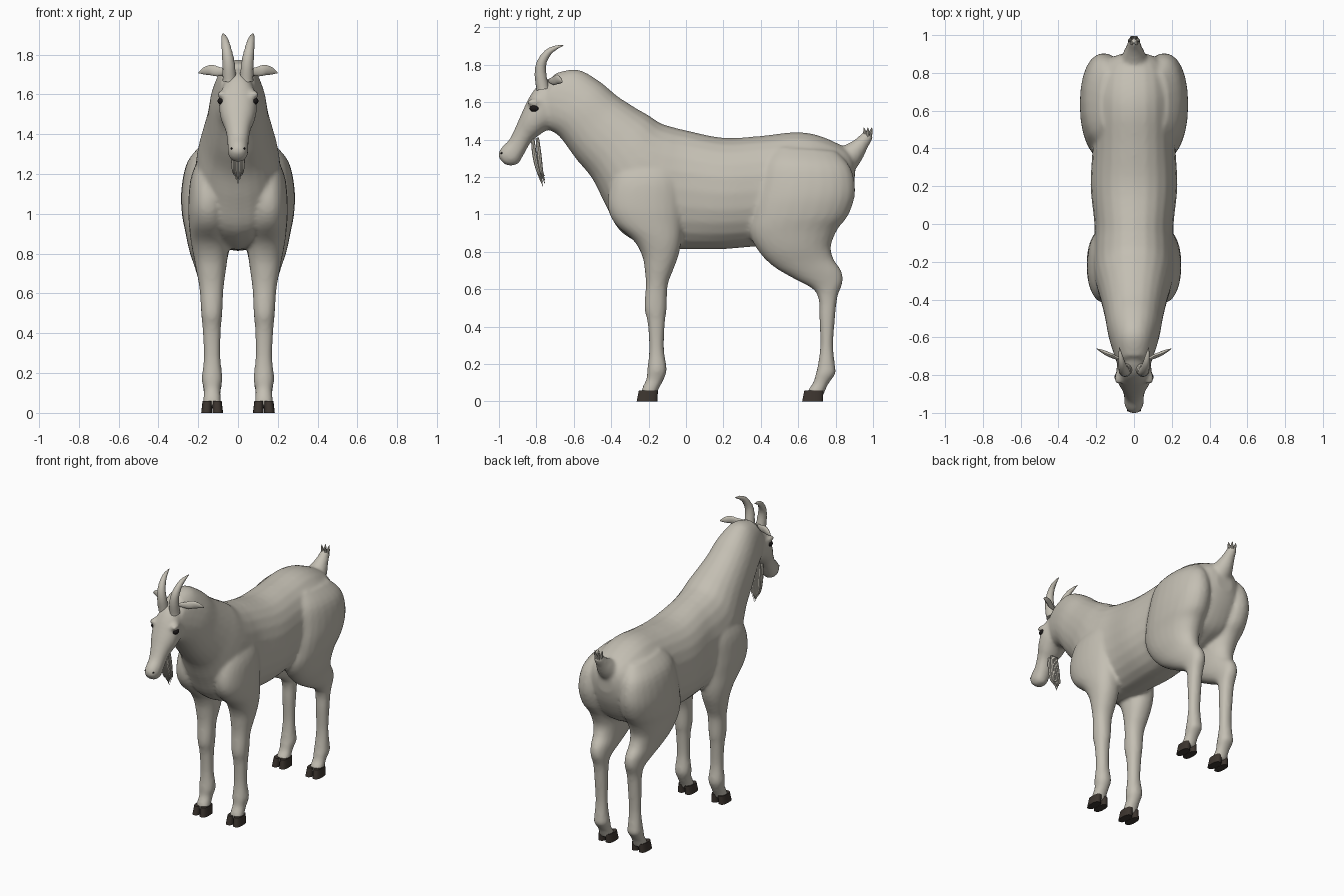
import bpy
import bmesh
import math
from mathutils import Matrix, Vector

default_cube = bpy.data.objects.get("Cube")
if default_cube:
    bpy.data.objects.remove(default_cube, do_unlink=True)


def make_material(name, red, green, blue):
    mat = bpy.data.materials.new(name)
    mat.use_nodes = True
    mat.diffuse_color = (red, green, blue, 1)
    shader = next(n for n in mat.node_tree.nodes if n.type == "BSDF_PRINCIPLED")
    shader.inputs["Base Color"].default_value = (red, green, blue, 1)
    shader.inputs["Roughness"].default_value = 0.8
    return mat


coat = make_material("pale coat", 0.55, 0.52, 0.45)
hoof_brown = make_material("dark hoof", 0.045, 0.035, 0.028)
eye_black = make_material("eye black", 0.012, 0.01, 0.01)


def refine(stations, steps):
    """Catmull-Rom interpolation of any tuple of numbers."""
    pts = [Vector(s) for s in stations]
    if steps == 1:
        return pts
    out = []
    last = len(pts) - 1
    for i in range(last):
        p0, p1 = pts[max(i - 1, 0)], pts[i]
        p2, p3 = pts[i + 1], pts[min(i + 2, last)]
        for k in range(steps):
            t = k / steps
            m1, m2 = (p2 - p0) / 2, (p3 - p1) / 2
            bend = (p2 - p1) * 3 - m1 * 2 - m2
            twist = (p1 - p2) * 2 + m1 + m2
            out.append(p1 + m1 * t + bend * t ** 2 + twist * t ** 3)
    return out + [pts[-1]]


def loft(bm, frames, sides=24, power=2.0):
    """Closed skin through rings, each a (centre, half axis, half axis)."""
    def squash(value):
        return math.copysign(abs(value) ** (2 / power), value)

    rings = []
    for centre, u, v in frames:
        ring = []
        for k in range(sides):
            a = math.tau * k / sides
            ring.append(bm.verts.new(centre + u * squash(math.cos(a)) + v * squash(math.sin(a))))
        rings.append(ring)
    for low, high in zip(rings, rings[1:]):
        for k in range(sides):
            n = (k + 1) % sides
            bm.faces.new((low[k], low[n], high[n], high[k]))
    bm.faces.new(rings[0])
    bm.faces.new(rings[-1])


def section_loft(bm, stations, side=1, steps=4, power=2.2):
    """Stations: y, z of one edge, y, z of the other, half width, x centre."""
    frames = []
    for ya, za, yb, zb, half, cx in refine(stations, steps):
        a, b = Vector((cx * side, ya, za)), Vector((cx * side, yb, zb))
        frames.append(((a + b) / 2, Vector((half, 0, 0)), (b - a) / 2))
    loft(bm, frames, power=power)


def tube(bm, stations, side=1, steps=4, flat=1.0, sides=12, ribs=0.0):
    """Stations: x, y, z, radius; flat thins the tube, ribs ripple it."""
    pts = refine(stations, steps)
    frames = []
    for i, p in enumerate(pts):
        ahead = pts[min(i + 1, len(pts) - 1)] - pts[max(i - 1, 0)]
        ahead = Vector((ahead[0] * side, ahead[1], ahead[2])).normalized()
        across = Vector((0, 1, 0)) if abs(ahead.x) > 0.5 else Vector((1, 0, 0))
        u = across.cross(ahead).normalized()
        v = ahead.cross(u)
        radius = p[3] * (1 + ribs * (-1) ** i)
        frames.append((Vector((p[0] * side, p[1], p[2])), u * radius, v * radius * flat))
    loft(bm, frames, sides)


def ellipsoid(bm, centre, size):
    matrix = Matrix.Translation(centre) @ Matrix.Diagonal((*size, 1))
    bmesh.ops.create_uvsphere(bm, u_segments=20, v_segments=12, radius=1, matrix=matrix)


def finish(bm, name, mat):
    bmesh.ops.recalc_face_normals(bm, faces=bm.faces[:])
    mesh = bpy.data.meshes.new(name)
    bm.to_mesh(mesh)
    bm.free()
    mesh.materials.append(mat)
    obj = bpy.data.objects.new(name, mesh)
    bpy.context.collection.objects.link(obj)
    bpy.ops.object.select_all(action="DESELECT")
    obj.select_set(True)
    bpy.context.view_layer.objects.active = obj
    bpy.ops.object.shade_smooth_by_angle(angle=math.radians(40))
    return obj


# Trunk and neck, from rump to poll
trunk = [
    (.905, 1.27, .90, 1.15, .06, 0), (.88, 1.33, .87, 1.05, .13, 0),
    (.82, 1.375, .80, .93, .19, 0), (.70, 1.425, .70, .87, .215, 0),
    (.58, 1.44, .58, .83, .22, 0), (.40, 1.42, .40, .83, .22, 0),
    (.20, 1.41, .20, .815, .23, 0), (0, 1.45, 0, .815, .21, 0),
    (-.08, 1.47, -.2, .83, .215, 0), (-.14, 1.49, -.35, .91, .215, 0),
    (-.2, 1.53, -.43, 1.05, .2, 0), (-.27, 1.57, -.50, 1.19, .178, 0),
    (-.37, 1.635, -.59, 1.3, .155, 0), (-.46, 1.71, -.68, 1.42, .138, 0),
    (-.58, 1.775, -.75, 1.46, .11, 0), (-.70, 1.755, -.79, 1.5, .085, 0),
]
# Head, from poll to lips
head = [
    (-.70, 1.74, -.68, 1.52, .07, 0), (-.78, 1.70, -.70, 1.46, .085, 0),
    (-.83, 1.64, -.745, 1.45, .096, 0), (-.875, 1.55, -.79, 1.42, .086, 0),
    (-.91, 1.47, -.83, 1.385, .064, 0), (-.945, 1.4, -.87, 1.315, .053, 0),
    (-.98, 1.365, -.90, 1.27, .052, 0), (-1, 1.335, -.945, 1.26, .042, 0),
    (-1.003, 1.305, -.975, 1.272, .022, 0),
]
# Legs, from shoulder or hip to pastern
front_leg = [
    (-.34, 1.3, -.08, 1.32, .05, .13), (-.4, 1.18, -.03, 1.2, .09, .145),
    (-.42, 1.05, -.02, 1.05, .1, .15), (-.38, .95, -.02, .95, .1, .147),
    (-.28, .86, -.025, .86, .095, .142), (-.235, .78, -.04, .78, .085, .137),
    (-.22, .7, -.07, .7, .072, .135), (-.215, .62, -.098, .62, .06, .133),
    (-.222, .5, -.103, .5, .053, .132), (-.205, .42, -.113, .42, .046, .132),
    (-.197, .28, -.118, .28, .042, .13), (-.207, .17, -.103, .17, .052, .13),
    (-.212, .12, -.123, .11, .042, .13), (-.235, .07, -.15, .06, .045, .13),
    (-.24, .03, -.16, .03, .045, .13),
]
hind_leg = [
    (.48, 1.36, .8, 1.34, .05, .13), (.42, 1.27, .88, 1.25, .1, .155),
    (.38, 1.12, .905, 1.12, .125, .16), (.35, 1, .87, 1, .125, .157),
    (.34, .9, .81, .92, .115, .15), (.39, .8, .775, .83, .1, .145),
    (.47, .72, .79, .76, .08, .14), (.58, .655, .83, .7, .066, .135),
    (.68, .6, .838, .64, .054, .132), (.71, .54, .81, .56, .047, .13),
    (.713, .45, .797, .45, .044, .13), (.718, .3, .787, .3, .04, .13),
    (.704, .19, .797, .19, .047, .13), (.694, .15, .8, .15, .05, .13),
    (.68, .1, .765, .1, .042, .13), (.655, .065, .745, .06, .045, .13),
    (.645, .03, .735, .03, .045, .13),
]
tail = [(0, .82, 1.27, .09), (0, .885, 1.32, .065), (0, .94, 1.38, .04),
        (0, .975, 1.425, .03), (0, .98, 1.432, .015)]

# One skin: overlapping lofts fused and relaxed
bm = bmesh.new()
section_loft(bm, trunk)
section_loft(bm, head)
tube(bm, tail, sides=20)
for side in (-1, 1):
    section_loft(bm, front_leg, side)
    section_loft(bm, hind_leg, side)
    ellipsoid(bm, (side * .08, -.815, 1.6), (.025, .036, .02))
body = finish(bm, "body", coat)
fuse = body.modifiers.new("fuse", "REMESH")
fuse.mode = "VOXEL"
fuse.voxel_size = 0.012
fuse.use_smooth_shade = True
relax = body.modifiers.new("relax", "SMOOTH")
relax.factor = 0.5
relax.iterations = 6

# Paired parts
horn = [(.043, -.765, 1.67, .034), (.047, -.778, 1.75, .031), (.055, -.772, 1.81, .026),
        (.064, -.74, 1.863, .019), (.071, -.7, 1.89, .012), (.077, -.655, 1.905, .002)]
ear = [(.05, -.73, 1.715, .012), (.1, -.705, 1.715, .024), (.135, -.69, 1.722, .026),
       (.17, -.673, 1.717, .018), (.198, -.66, 1.708, .002)]
for side, label in ((1, "left"), (-1, "right")):
    bm = bmesh.new()
    tube(bm, horn, side, sides=16, ribs=0.03)
    finish(bm, "horn_" + label, coat)

    bm = bmesh.new()
    tube(bm, ear, side, flat=0.45)
    finish(bm, "ear_" + label, coat)

    bm = bmesh.new()
    ellipsoid(bm, (side * .08, -.81, 1.567), (.023, .026, .02))
    finish(bm, "eye_" + label, eye_black)

    bm = bmesh.new()
    ellipsoid(bm, (side * .031, -.984, 1.328), (.006, .009, .005))
    finish(bm, "nostril_" + label, eye_black)

    # Cloven hooves, two toes each
    for place, dy in (("front", 0), ("hind", .885)):
        bm = bmesh.new()
        for toe in (-1, 1):
            section_loft(bm, [
                (dy - .264, 0, dy - .153, 0, .027, .13 + toe * .028),
                (dy - .252, .06, dy - .15, .06, .024, .13 + toe * .024),
            ], side, steps=1, power=2.6)
        finish(bm, f"hoof_{place}_{label}", hoof_brown)

# Beard of tapering locks
bm = bmesh.new()
for row in range(2):
    for i in range(-2, 3):
        x, back, drop = i * .009, row * .025, abs(i) * .02 + row * .015
        tube(bm, [(x, back - .82, 1.41, .009), (x * 1.2, back - .81, 1.32, .012),
                  (x * 1.3, back * .7 - .79, 1.23, .009), (x, back * .4 - .765, 1.15 + drop, .001)], sides=8)
finish(bm, "beard", coat)

# Tuft at the end of the tail
bm = bmesh.new()
for i in range(6):
    a = math.tau * i / 6
    x, y = math.cos(a), math.sin(a)
    tube(bm, [(x * .014, .972 + y * .012, 1.41, .012),
              (x * .024, .972 + y * .018, 1.44, .009),
              (x * .03, .972 + y * .026, 1.466, .001)], sides=8)
finish(bm, "tail_tuft", coat)
